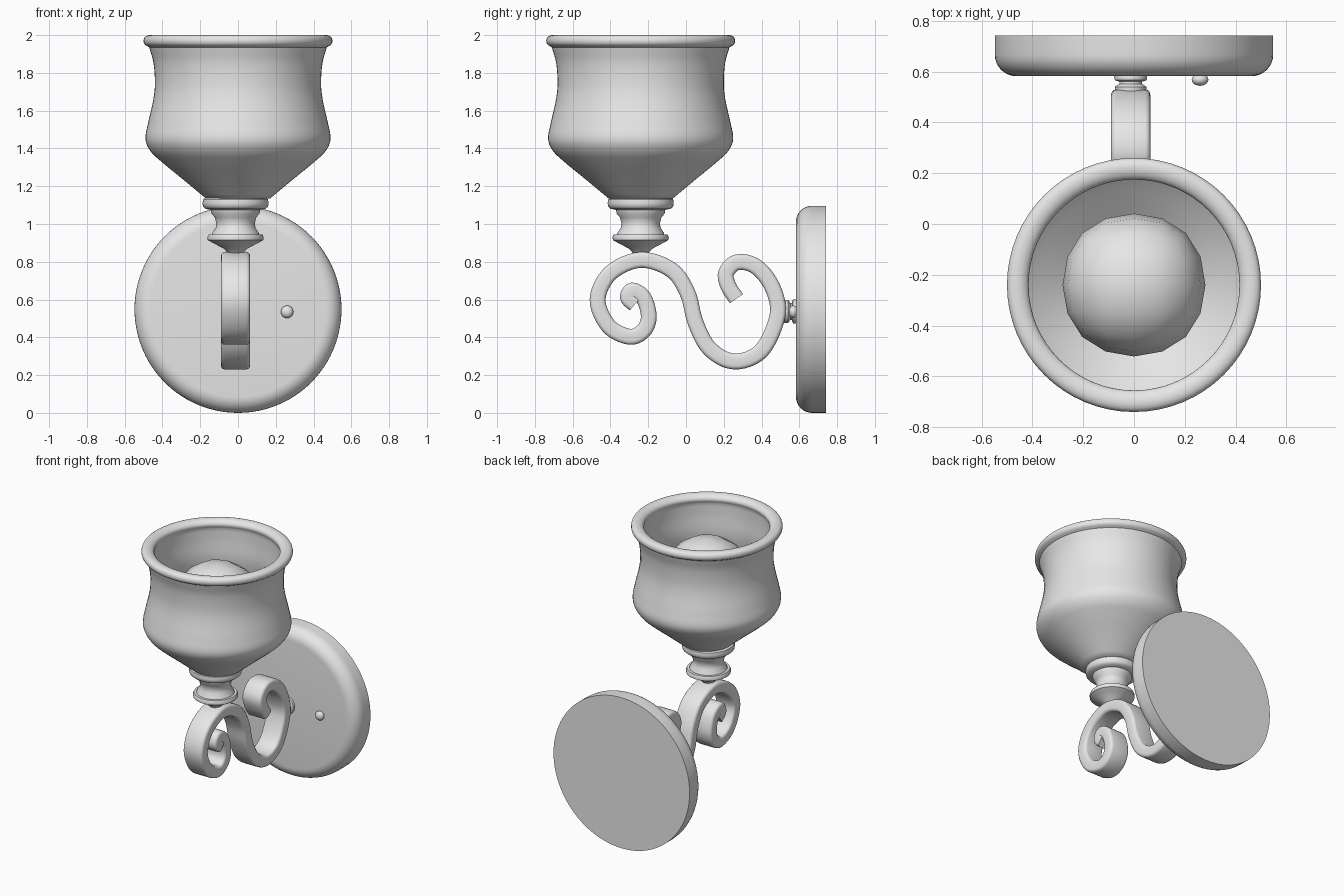
import bpy, bmesh, math
from mathutils import Vector

cube = bpy.data.objects.get("Cube")
if cube:
    bpy.data.objects.remove(cube, do_unlink=True)

grey = bpy.data.materials.new("plain_grey")
grey.use_nodes = True
grey.diffuse_color = (0.8, 0.8, 0.8, 1)
grey.node_tree.nodes["Principled BSDF"].inputs["Base Color"].default_value = (0.8, 0.8, 0.8, 1)


def finish(bm, name, location=(0, 0, 0), angle=40):
    bmesh.ops.recalc_face_normals(bm, faces=bm.faces)
    mesh = bpy.data.meshes.new(name)
    bm.to_mesh(mesh)
    bm.free()
    mesh.materials.append(grey)
    obj = bpy.data.objects.new(name, mesh)
    obj.location = location
    bpy.context.collection.objects.link(obj)
    bpy.ops.object.select_all(action='DESELECT')
    obj.select_set(True)
    bpy.context.view_layer.objects.active = obj
    bpy.ops.object.shade_smooth_by_angle(angle=math.radians(angle))
    return obj


def smooth_path(points, steps):
    """Catmull-Rom curve through 2D points."""
    p = [Vector(q) for q in points]
    p = [2 * p[0] - p[1]] + p + [2 * p[-1] - p[-2]]
    out = []
    for a, b, c, d in zip(p, p[1:], p[2:], p[3:]):
        for i in range(steps):
            t = i / steps
            out.append(0.5 * (2 * b + (c - a) * t + (2 * a - 5 * b + 4 * c - d) * t * t
                              + (3 * b - a - 3 * c + d) * t ** 3))
    return out + [p[-2]]


def lathe(name, profile, location, axis='Z', segments=64):
    """Spin (radius, height) points round the chosen axis."""
    bm = bmesh.new()
    rings = []
    for r, h in profile:
        ring = []
        for i in range(1 if r < 1e-5 else segments):
            a = 2 * math.pi * i / segments
            u, v = r * math.cos(a), r * math.sin(a)
            ring.append(bm.verts.new((u, v, h) if axis == 'Z' else (u, h, v)))
        rings.append(ring)
    for A, B in zip(rings, rings[1:]):
        for i in range(segments):
            j = (i + 1) % segments
            quad = [A[i % len(A)], A[j % len(A)], B[j % len(B)], B[i % len(B)]]
            bm.faces.new(list(dict.fromkeys(quad)))
    return finish(bm, name, location)


SHADE_Y, ARM_X = -0.24, -0.013

# Cup-shaped shade with a rolled lip and a thin wall
outer = smooth_path([(0.17, 1.135), (0.29, 1.235), (0.40, 1.325), (0.463, 1.385), (0.49, 1.45),
                     (0.475, 1.54), (0.45, 1.65), (0.44, 1.74), (0.447, 1.85), (0.47, 1.935)], 5)
lip = smooth_path([(0.47, 1.935), (0.493, 1.95), (0.5, 1.97), (0.493, 1.99), (0.472, 2.0),
                   (0.445, 1.998), (0.423, 1.985), (0.415, 1.965), (0.425, 1.94)], 3)
inner = smooth_path([(0.425, 1.94), (0.425, 1.85), (0.42, 1.74), (0.43, 1.65), (0.455, 1.54),
                     (0.468, 1.45), (0.44, 1.395), (0.385, 1.34), (0.15, 1.155)], 4)
lathe("shade", [(0, 1.135)] + outer + lip[1:] + inner[1:] + [(0, 1.155)], (0, SHADE_Y, 0))

# Light bulb: rounded block on a short holder
bm = bmesh.new()
bmesh.ops.create_cube(bm, size=0.67)
bulb = finish(bm, "bulb", (0, SHADE_Y, 1.6), 180)
bulb.modifiers.new("round", 'SUBSURF').levels = 2
bulb.modifiers["round"].render_levels = 2
lathe("bulb_holder", [(0, 1.15), (0.08, 1.15), (0.08, 1.36), (0, 1.36)], (0, SHADE_Y, 0), segments=32)

# Turned collar under the shade
collar = [(0, 1.14), (0.16, 1.14), (0.172, 1.13), (0.175, 1.11), (0.172, 1.092), (0.158, 1.08),
          (0.13, 1.075), (0.127, 1.055), (0.11, 1.035), (0.102, 1.005), (0.105, 0.98),
          (0.122, 0.955), (0.125, 0.945), (0.142, 0.945), (0.149, 0.93), (0.147, 0.915),
          (0.12, 0.9), (0.06, 0.868), (0.04, 0.845), (0, 0.845)]
lathe("collar", collar, (ARM_X, SHADE_Y, 0))

# Scrolled arm: flat bar with softened edges swept along a double curl
path = smooth_path([(-0.27, 0.575), (-0.307, 0.61), (-0.285, 0.648), (-0.225, 0.61), (-0.197, 0.51),
                    (-0.225, 0.435), (-0.3, 0.403), (-0.41, 0.46), (-0.468, 0.6), (-0.4, 0.74),
                    (-0.24, 0.81), (-0.075, 0.755), (0.01, 0.63), (0.05, 0.48), (0.125, 0.34),
                    (0.255, 0.272), (0.4, 0.33), (0.485, 0.52), (0.455, 0.67), (0.37, 0.775),
                    (0.27, 0.797), (0.212, 0.74), (0.225, 0.67), (0.267, 0.605)], 6)
half_w, half_t, soft = 0.077, 0.042, 0.02
section = []
for sx, sy, start in ((1, 1, 0), (-1, 1, 90), (-1, -1, 180), (1, -1, 270)):
    for step in (0, 30, 60, 90):
        a = math.radians(start + step)
        section.append((sx * (half_w - soft) + soft * math.cos(a),
                        sy * (half_t - soft) + soft * math.sin(a)))
bm = bmesh.new()
rings = []
for i, p in enumerate(path):
    t = (path[min(i + 1, len(path) - 1)] - path[max(i - 1, 0)]).normalized()
    rings.append([bm.verts.new((w, p.x - t.y * d, p.y + t.x * d)) for w, d in section])
n = len(section)
for A, B in zip(rings, rings[1:]):
    for i in range(n):
        bm.faces.new((A[i], A[(i + 1) % n], B[(i + 1) % n], B[i]))
bm.faces.new(rings[0])
bm.faces.new(rings[-1])
finish(bm, "scroll_arm", (ARM_X, 0, 0))

# Round wall plate with a rounded front edge
R, EDGE, FRONT, BACK = 0.548, 0.085, 0.582, 0.741
plate = [(0, FRONT)]
for i in range(9):
    a = math.pi / 2 * i / 8
    plate.append((R - EDGE + EDGE * math.sin(a), FRONT + EDGE - EDGE * math.cos(a)))
plate += [(R, BACK), (0, BACK)]
lathe("wall_plate", plate, (0, 0, R), 'Y', 96)

# Small turned joint between arm and plate
joint = [(0, 0.5), (0.06, 0.5), (0.062, 0.54), (0.045, 0.552), (0.045, 0.56),
         (0.062, 0.566), (0.065, 0.575), (0.06, 0.59), (0, 0.59)]
lathe("arm_joint", joint, (ARM_X, 0, 0.537), 'Y', 32)

# Screw knob on the plate
knob = [(0.033 * math.sin(math.pi * i / 10), -0.024 * math.cos(math.pi * i / 10)) for i in range(11)]
lathe("screw_knob", knob, (0.26, 0.568, 0.535), 'Y', 24)
